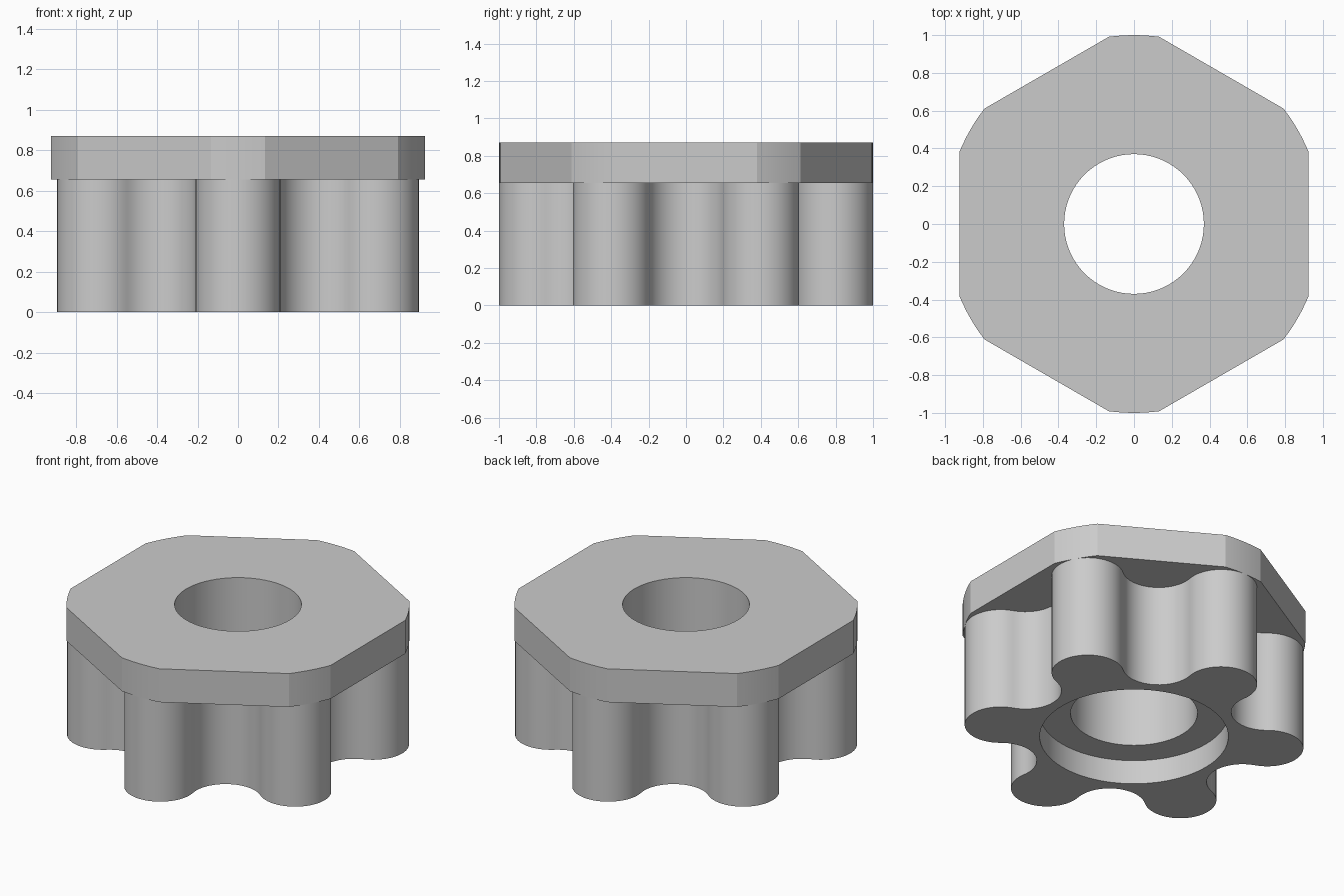
import bpy
import bmesh
from math import sin, cos, pi, radians, acos, asin, atan2, hypot

if "Cube" in bpy.data.objects:
    bpy.data.objects.remove(bpy.data.objects["Cube"], do_unlink=True)

# Main dimensions
HEIGHT, FLANGE_Z = 0.87, 0.655
BORE, RECESS, RECESS_DEPTH = 0.37, 0.55, 0.155
FLAT = 0.925                      # centre to flat of the hexagon
LOBE_R, LOBE_C, VALLEY_C = 0.21, 0.79, 0.827

grey = bpy.data.materials.new("plain grey")
grey.use_nodes = True
colour = (0.6, 0.6, 0.6, 1)
grey.diffuse_color = colour
grey.node_tree.nodes["Principled BSDF"].inputs["Base Color"].default_value = colour


def arc(cx, cy, r, start, end, steps):
    """Points along an arc, leaving out the last one."""
    angles = [start + (end - start) * i / steps for i in range(steps)]
    return [(cx + r * cos(a), cy + r * sin(a)) for a in angles]


def repeat_six(points, first):
    """Copy one sixth of an outline around the axis."""
    out = []
    for k in range(6):
        a = first + k * pi / 3
        out += [(x * cos(a) - y * sin(a), x * sin(a) + y * cos(a)) for x, y in points]
    return out


def loop(bm, points, z):
    verts = [bm.verts.new((x, y, z)) for x, y in points]
    edges = [bm.edges.new((v, verts[i - 1])) for i, v in enumerate(verts)]
    return verts, edges


def wall(bm, low, high):
    a, b = low[0], high[0]
    for i in range(len(a)):
        bm.faces.new((a[i - 1], a[i], b[i], b[i - 1]))


def cap(bm, outer, inner):
    bmesh.ops.triangle_fill(bm, use_beauty=True, edges=outer[1] + inner[1])


def finish(bm, name):
    bmesh.ops.recalc_face_normals(bm, faces=bm.faces[:])
    mesh = bpy.data.meshes.new(name)
    bm.to_mesh(mesh)
    bm.free()
    mesh.shade_smooth()
    mesh.set_sharp_from_angle(angle=radians(15))
    mesh.materials.append(grey)
    bpy.context.collection.objects.link(bpy.data.objects.new(name, mesh))


bore = arc(0, 0, BORE, 0, 2 * pi, 72)
recess = arc(0, 0, RECESS, 0, 2 * pi, 72)

# Lobed body: round lobes joined by tangent hollows, with a recess below
vx, vy = VALLEY_C * cos(pi / 6), VALLEY_C * sin(pi / 6)
theta = atan2(vy, vx - LOBE_C)
valley_r = hypot(vx - LOBE_C, vy) - LOBE_R
sixth = arc(LOBE_C, 0, LOBE_R, -theta, theta, 30)
sixth += arc(vx, vy, valley_r, theta + pi, 4 * pi / 3 - theta, 22)
lobes = repeat_six(sixth, pi / 6)

bm = bmesh.new()
foot, top = loop(bm, lobes, 0), loop(bm, lobes, FLANGE_Z)
rim, shelf = loop(bm, recess, 0), loop(bm, recess, RECESS_DEPTH)
bore_low, bore_high = loop(bm, bore, RECESS_DEPTH), loop(bm, bore, FLANGE_Z)
wall(bm, foot, top)
wall(bm, rim, shelf)
wall(bm, bore_low, bore_high)
cap(bm, foot, rim)
cap(bm, shelf, bore_low)
finish(bm, "lobed_body")

# Hexagonal flange with corners rounded to the outer circle
half = pi / 6 - acos(FLAT)
corner = arc(0, 0, 1, -half, half, 6) + [(cos(half), sin(half))]
hexagon = repeat_six(corner, pi / 6)

bm = bmesh.new()
low, high = loop(bm, hexagon, FLANGE_Z), loop(bm, hexagon, HEIGHT)
hole_low, hole_high = loop(bm, bore, FLANGE_Z), loop(bm, bore, HEIGHT)
wall(bm, low, high)
wall(bm, hole_low, hole_high)
cap(bm, low, hole_low)
cap(bm, high, hole_high)
finish(bm, "hexagonal_flange")
